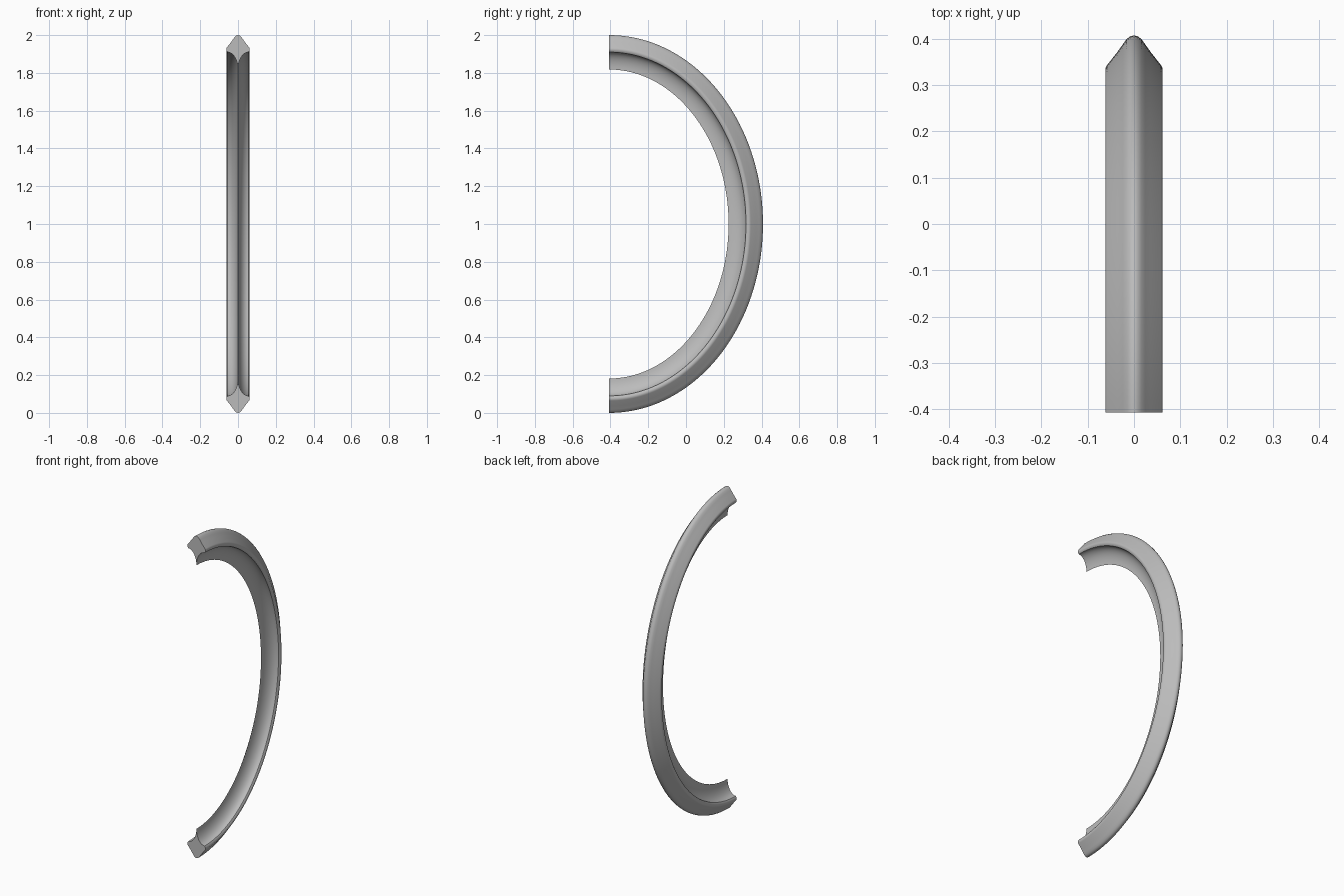
import bpy
import bmesh
import math
from mathutils import Vector

cube = bpy.data.objects.get("Cube")
if cube:
    bpy.data.objects.remove(cube, do_unlink=True)

# Plain grey material
grey = bpy.data.materials.new("plain_grey")
grey.use_nodes = True
colour = (0.5, 0.5, 0.5, 1.0)
grey.diffuse_color = colour
grey.node_tree.nodes["Principled BSDF"].inputs["Base Color"].default_value = colour

# Half cross-section: half width, depth below the outer ridge
half = [(0, 0), (0.008, 0.002), (0.016, 0.008), (0.024, 0.019), (0.036, 0.036),
        (0.058, 0.064), (0.061, 0.069), (0.062, 0.075), (0.061, 0.083), (0.056, 0.09)]
# Hollow flank curving in to the sharp inner edge
steps = 10
for i in range(1, steps + 1):
    a = math.pi / 2 * i / steps
    half.append((0.056 * (1 - math.sin(a)), 0.182 - 0.092 * math.cos(a)))
profile = half + [(-x, d) for x, d in reversed(half[1:-1])]

# Sweep the section along half an ellipse, offsetting along its normal
RY, RZ, SEGMENTS = 0.815, 1.0, 96
bm = bmesh.new()
rings = []
for i in range(SEGMENTS + 1):
    a = math.pi * (i / SEGMENTS - 0.5)
    c, s = math.cos(a), math.sin(a)
    normal = Vector((0, c / RY, s / RZ)).normalized()
    ridge = Vector((0, RY * c - RY / 2, 1 + RZ * s))
    rings.append([bm.verts.new(ridge - normal * d + Vector((x, 0, 0)))
                  for x, d in profile])

count = len(profile)
for r0, r1 in zip(rings, rings[1:]):
    for j in range(count):
        k = (j + 1) % count
        bm.faces.new((r0[j], r0[k], r1[k], r1[j]))

# Flat end caps
bm.faces.new(rings[0])
bm.faces.new(rings[-1])
bmesh.ops.recalc_face_normals(bm, faces=bm.faces)

mesh = bpy.data.meshes.new("curved_blade")
bm.to_mesh(mesh)
bm.free()
mesh.materials.append(grey)
blade = bpy.data.objects.new("curved_blade", mesh)
bpy.context.collection.objects.link(blade)

# Smooth flanks with crisp ends and inner edge
bpy.ops.object.select_all(action="DESELECT")
blade.select_set(True)
bpy.context.view_layer.objects.active = blade
bpy.ops.object.shade_smooth_by_angle(angle=math.radians(40))
